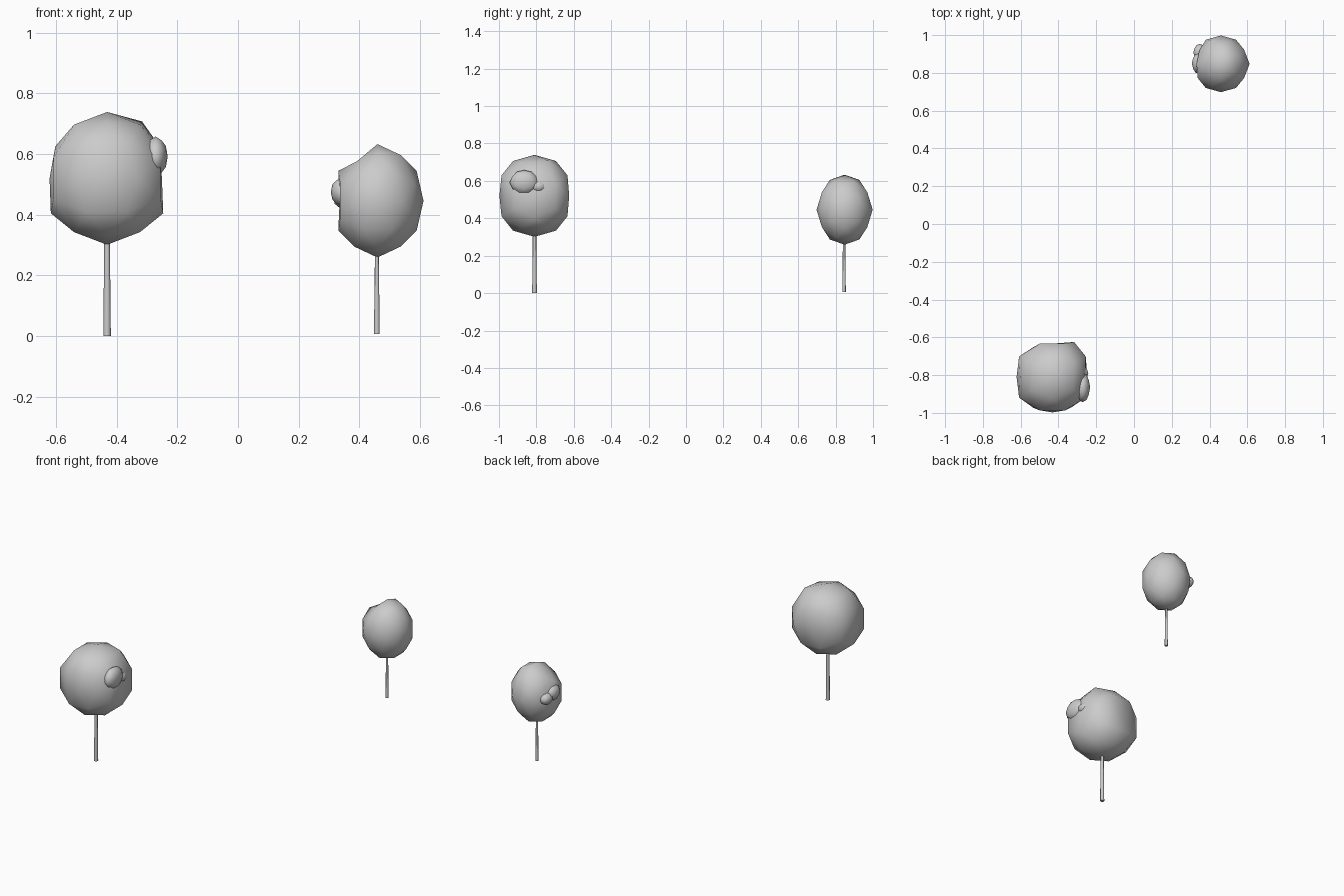
import bpy, bmesh
from mathutils import Vector

if "Cube" in bpy.data.objects:
    bpy.data.objects.remove(bpy.data.objects["Cube"])


def blob(name, center, scale, pushes=()):
    """Once-subdivided icosahedron; pushes = (direction, factor) dents or bulges."""
    bm = bmesh.new()
    for s in (-1, 1):
        for t in (-1, 1):
            a, b = 0.526 * s, 0.851 * t
            for co in ((a, b, 0), (0, a, b), (b, 0, a)):
                bm.verts.new(co)
    bmesh.ops.convex_hull(bm, input=bm.verts[:])
    bmesh.ops.subdivide_edges(bm, edges=bm.edges[:], cuts=1, use_grid_fill=True)
    for v in bm.verts:
        v.co.normalize()
    units = {v: v.co.copy() for v in bm.verts}
    for direction, factor in pushes:
        d = Vector(direction).normalized()
        nearest = max(units, key=lambda v: units[v].dot(d))
        nearest.co = units[nearest] * factor
    for v in bm.verts:
        v.co = Vector(c + p * s for c, p, s in zip(center, v.co, scale))
    bmesh.ops.recalc_face_normals(bm, faces=bm.faces[:])
    for f in bm.faces:
        f.smooth = True
    me = bpy.data.meshes.new(name)
    bm.to_mesh(me)
    bm.free()
    ob = bpy.data.objects.new(name, me)
    bpy.context.collection.objects.link(ob)
    return ob


def trunk(name, x, y, z0, z1, r0, r1):
    bpy.ops.mesh.primitive_cone_add(vertices=8, radius1=r0, radius2=r1,
                                    depth=z1 - z0, location=(x, y, (z0 + z1) / 2))
    ob = bpy.context.object
    ob.name = name
    bpy.ops.object.shade_smooth_by_angle(angle=0.9)


# Large tree, front left
trunk("large_trunk", -0.432, -0.81, 0.0, 0.34, 0.0125, 0.009)
blob("large_crown", (-0.432, -0.81, 0.52), (0.218, 0.218, 0.219), (
    ((-1, 0, 0), 0.87), ((1, 0, 0), 0.83), ((0, -1, 0), 0.86), ((0, 1, 0), 0.81),
    ((0.526, -0.85, 0), 0.87), ((-0.526, -0.85, 0), 0.88), ((-0.526, 0.85, 0), 0.86),
    ((0.5, 0.31, 0.81), 1.06), ((-0.85, 0, 0.526), 0.92), ((0.85, 0, 0.526), 0.93)))
blob("large_crown_knob", (-0.272, -0.865, 0.592), (0.04, 0.078, 0.066))
blob("large_crown_knob_small", (-0.278, -0.79, 0.57), (0.036, 0.045, 0.034))

# Small tree, back right
trunk("small_trunk", 0.458, 0.845, 0.007, 0.30, 0.0095, 0.006)
blob("small_crown", (0.46, 0.848, 0.446), (0.152, 0.15, 0.187), (
    ((-1, 0, 0), 0.82), ((-0.5, 0.31, 0.81), 0.85), ((-0.5, -0.31, 0.81), 0.87),
    ((-0.81, 0.5, 0.31), 0.93), ((-0.81, 0.5, -0.31), 0.93)))
blob("small_crown_knob", (0.343, 0.85, 0.475), (0.037, 0.055, 0.048))
blob("small_crown_knob_small", (0.348, 0.908, 0.455), (0.034, 0.045, 0.036))
